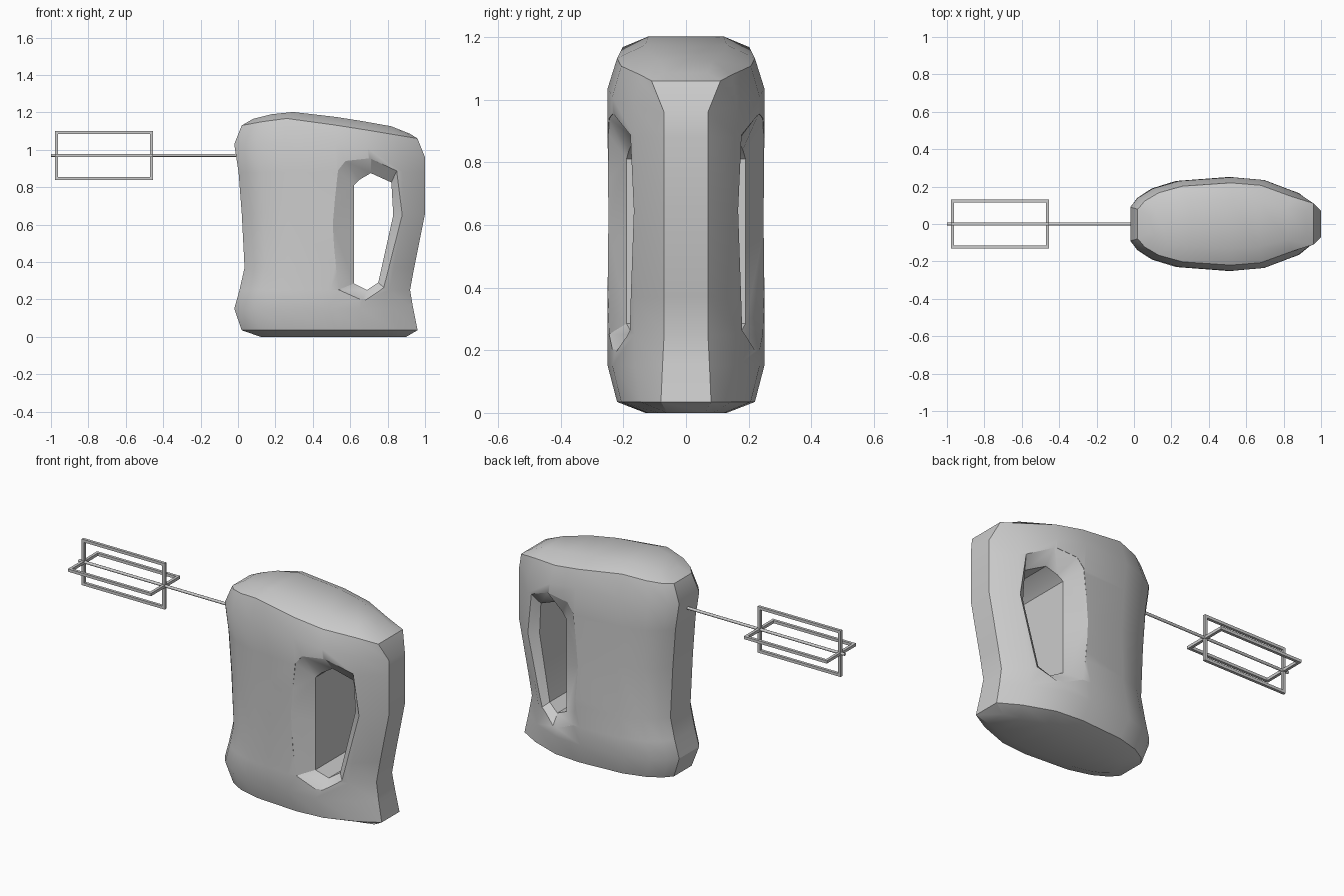
import bpy, bmesh
from math import radians, pi

if "Cube" in bpy.data.objects:
    bpy.data.objects.remove(bpy.data.objects["Cube"])


def lerp(table, x):
    """Piecewise linear lookup in (x, value) pairs."""
    for (a, p), (b, q) in zip(table, table[1:]):
        if x <= b:
            t = max(0, (x - a) / (b - a))
            return p + (q - p) * t
    return table[-1][1]


def make_object(name, bm):
    bmesh.ops.recalc_face_normals(bm, faces=bm.faces)
    me = bpy.data.meshes.new(name)
    bm.to_mesh(me)
    bm.free()
    ob = bpy.data.objects.new(name, me)
    bpy.context.collection.objects.link(ob)
    return ob


def skin(bm, rings):
    for a, b in zip(rings, rings[1:]):
        n = len(a)
        for i in range(n):
            j = (i + 1) % n
            bm.faces.new((a[i], a[j], b[j], b[i]))


# Body: horizontal sections sharing one half-plan outline (u along x, half width)
PLAN = [(0, .09), (.04, .14), (.12, .19), (.255, .23), (.53, .25),
        (.70, .235), (.88, .165), (1, .07)]
SHOULDER = [(-.02, 1.03), (.5, 1.04), (1, .96)]
CREASE = [(.02, 1.13), (.24, 1.17), (.57, 1.125), (.96, 1.06)]
CROWN = [(.08, 1.165), (.25, 1.207), (.57, 1.17), (.85, 1.12), (.92, 1.085)]
# height, x start, x end, max half width, half width at the handle end
SECTIONS = [(0, .12, .90, .13, .06), (.035, .02, .96, .22, .08),
            (.15, -.02, .937, .25, .075), (.25, .008, .92, .25, .07),
            (.37, .035, .942, .25, .07), (.66, .02, 1, .25, .07),
            (.88, .003, 1, .25, .07), (SHOULDER, -.02, 1, .25, .07),
            (CREASE, .02, .96, .22, .11), (CROWN, .08, .92, .13, .07)]
bm = bmesh.new()
rings = []
for z, x0, x1, w, end in SECTIONS:
    half = [(x0 + u * (x1 - x0), v * w / .25) for u, v in PLAN[:-1]] + [(x1, end)]
    pts = half + [(x, -y) for x, y in reversed(half)]
    rings.append([bm.verts.new((x, y, lerp(z, x) if isinstance(z, list) else z))
                  for x, y in pts])
skin(bm, rings)
for r in (rings[0], rings[-1]):
    n = len(r)
    for i in range(n // 2 - 1):
        bm.faces.new((r[i], r[i + 1], r[n - 2 - i], r[n - 1 - i]))
body = make_object("mixer_body", bm)

# Handle opening: straight core that flares out at both sides
INNER = [(.62, .55), (.62, .81), (.65, .84), (.71, .875), (.82, .825),
         (.83, .65), (.75, .29), (.69, .25), (.62, .285)]
OUTER = [(.503, .60), (.535, .89), (.575, .94), (.71, .955), (.85, .89),
         (.88, .65), (.80, .245), (.68, .18), (.535, .25)]
INNER_Y = [(.62, .19), (.83, .13)]
OUTER_Y = [(.5, .25), (.70, .236), (.88, .168)]


def ring(bm, pts, y, side):
    return [bm.verts.new((x, side * (lerp(y, x) if isinstance(y, list) else y), z))
            for x, z in pts]


bm = bmesh.new()
loops = [ring(bm, p, y, s) for p, y, s in (
    (OUTER, .4, -1), (OUTER, OUTER_Y, -1), (INNER, INNER_Y, -1),
    (INNER, INNER_Y, 1), (OUTER, OUTER_Y, 1), (OUTER, .4, 1))]
skin(bm, loops)
bm.faces.new(loops[0])
bm.faces.new(loops[-1])
cutter = make_object("handle_opening_cutter", bm)
cutter.hide_render = True

mod = body.modifiers.new("handle_opening", 'BOOLEAN')
mod.operation = 'DIFFERENCE'
mod.solver = 'EXACT'
mod.object = cutter
bpy.context.view_layer.objects.active = body
body.select_set(True)
bpy.ops.object.modifier_apply(modifier=mod.name)
bpy.data.objects.remove(cutter)
bpy.ops.object.shade_smooth_by_angle(angle=radians(32))

# Shaft
AXIS_Z = .97
bpy.ops.mesh.primitive_cylinder_add(vertices=12, radius=.008, depth=1.04,
                                    location=(-.48, 0, AXIS_Z), rotation=(0, pi / 2, 0))
bpy.context.object.name = "shaft"
bpy.ops.object.shade_smooth_by_angle(angle=radians(35))


# Whisk: two crossed rectangular wire frames
def frame(name, turn):
    t, r, x0, x1 = .016, .123, -.97, -.463
    bm = bmesh.new()
    bars = [((x0 + x1) / 2, s * r, x1 - x0 + t, t) for s in (-1, 1)]
    bars += [(x, 0, t, 2 * r - t) for x in (x0, x1)]
    for x, z, sx, sz in bars:
        vs = bmesh.ops.create_cube(bm, size=1)["verts"]
        bmesh.ops.scale(bm, vec=(sx, t, sz), verts=vs)
        bmesh.ops.translate(bm, vec=(x, 0, z), verts=vs)
    ob = make_object(name, bm)
    ob.location.z = AXIS_Z
    ob.rotation_euler.x = turn


frame("whisk_frame_upright", 0)
frame("whisk_frame_flat", pi / 2)
